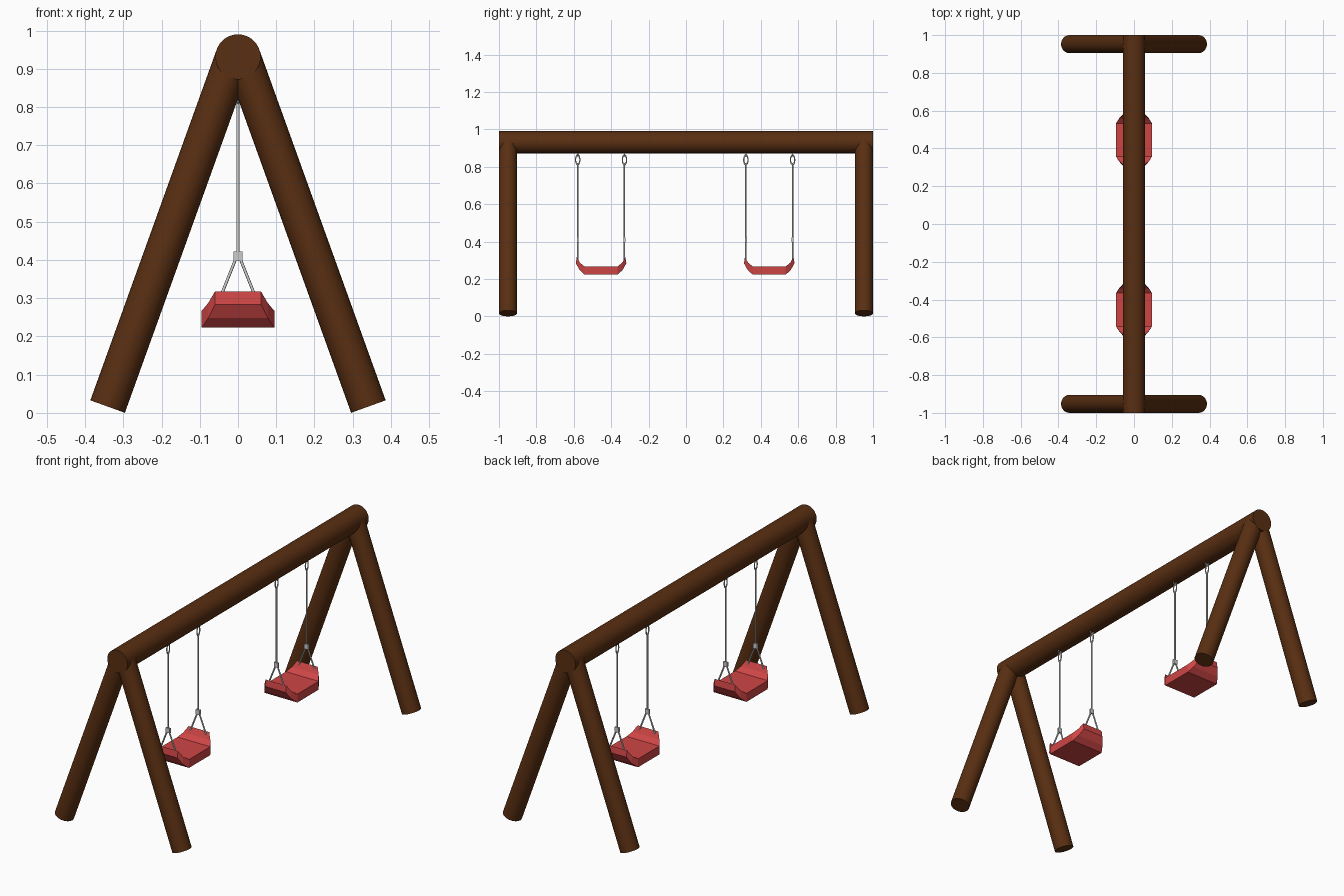
import bpy, bmesh, math
from mathutils import Vector

if "Cube" in bpy.data.objects:
    bpy.data.objects.remove(bpy.data.objects["Cube"])


def material(name, rgb):
    m = bpy.data.materials.new(name)
    m.diffuse_color = (*rgb, 1)
    m.use_nodes = True
    m.node_tree.nodes["Principled BSDF"].inputs["Base Color"].default_value = m.diffuse_color
    return m


WOOD = material("brown_wood", (0.1, 0.028, 0.006))
RED = material("red_seat", (0.62, 0.06, 0.06))


def rod(name, a, b, r, sides=32, mat=None):
    a, b = Vector(a), Vector(b)
    bpy.ops.mesh.primitive_cylinder_add(vertices=sides, radius=r, depth=(b - a).length,
                                        location=(a + b) / 2)
    ob = bpy.context.object
    ob.name = name
    ob.rotation_euler = (b - a).to_track_quat('Z', 'Y').to_euler()
    bpy.ops.object.shade_smooth_by_angle(angle=math.radians(40))
    if mat:
        ob.data.materials.append(mat)
    return ob


def ring(name, loc, rot, major, minor, stretch=1.0):
    bpy.ops.mesh.primitive_torus_add(major_segments=20, minor_segments=8, location=loc,
                                     rotation=rot, major_radius=major, minor_radius=minor)
    ob = bpy.context.object
    ob.name = name
    ob.scale.x = stretch
    bpy.ops.object.shade_smooth_by_angle()


def seat(yc):
    # profile points: (y offset, z, half width), top run then bottom run
    top = [(0.130, 0.318, 0.060), (0.113, 0.287, 0.078), (0.088, 0.267, 0.095)]
    low = [(0.135, 0.284, 0.060), (0.115, 0.248, 0.078), (0.088, 0.223, 0.095)]
    full = lambda half: [(-y, z, w) for y, z, w in half] + half[::-1]
    bm = bmesh.new()
    sections = []
    for (ty, tz, tw), (ly, lz, lw) in zip(full(top), full(low)):
        sections.append([bm.verts.new((x, yc + y, z)) for x, y, z in
                         ((-tw, ty, tz), (tw, ty, tz), (lw, ly, lz), (-lw, ly, lz))])
    for s, t in zip(sections, sections[1:]):
        for i in range(4):
            j = (i + 1) % 4
            bm.faces.new((s[i], s[j], t[j], t[i]))
    bm.faces.new(sections[0])
    bm.faces.new(sections[-1])
    bmesh.ops.recalc_face_normals(bm, faces=bm.faces)
    me = bpy.data.meshes.new("seat")
    bm.to_mesh(me)
    bm.free()
    me.materials.append(RED)
    bpy.context.collection.objects.link(bpy.data.objects.new("seat", me))


# Frame: top beam and four splayed legs
rod("top_beam", (0, -1, 0.931), (0, 1, 0.931), 0.059, 40, WOOD)
for y in (-0.952, 0.952):
    for sx in (-1, 1):
        rod("leg", (sx * 0.341, y, 0.0165), (sx * 0.012, y, 0.93), 0.048, 32, WOOD)

# Swings
for yc in (-0.454, 0.445):
    seat(yc)
    for d in (-0.125, 0.125):
        y = yc + d
        # Eye and link under the beam
        ring("eye", (0, y, 0.867), (math.pi / 2, 0, 0), 0.009, 0.003)
        ring("link", (0, y, 0.837), (0, math.pi / 2, 0), 0.0115, 0.003, 2.1)
        # Rope, clamp and the two strands to the seat
        rod("rope", (0, y, 0.815), (0, y, 0.41), 0.004, 12)
        bpy.ops.mesh.primitive_cube_add(size=1, location=(0, y, 0.41))
        bpy.context.object.name = "clamp"
        bpy.context.object.scale = (0.023, 0.010, 0.025)
        for sx in (-1, 1):
            rod("strand", (sx * 0.005, y, 0.405), (sx * 0.047, y, 0.30), 0.004, 12)
